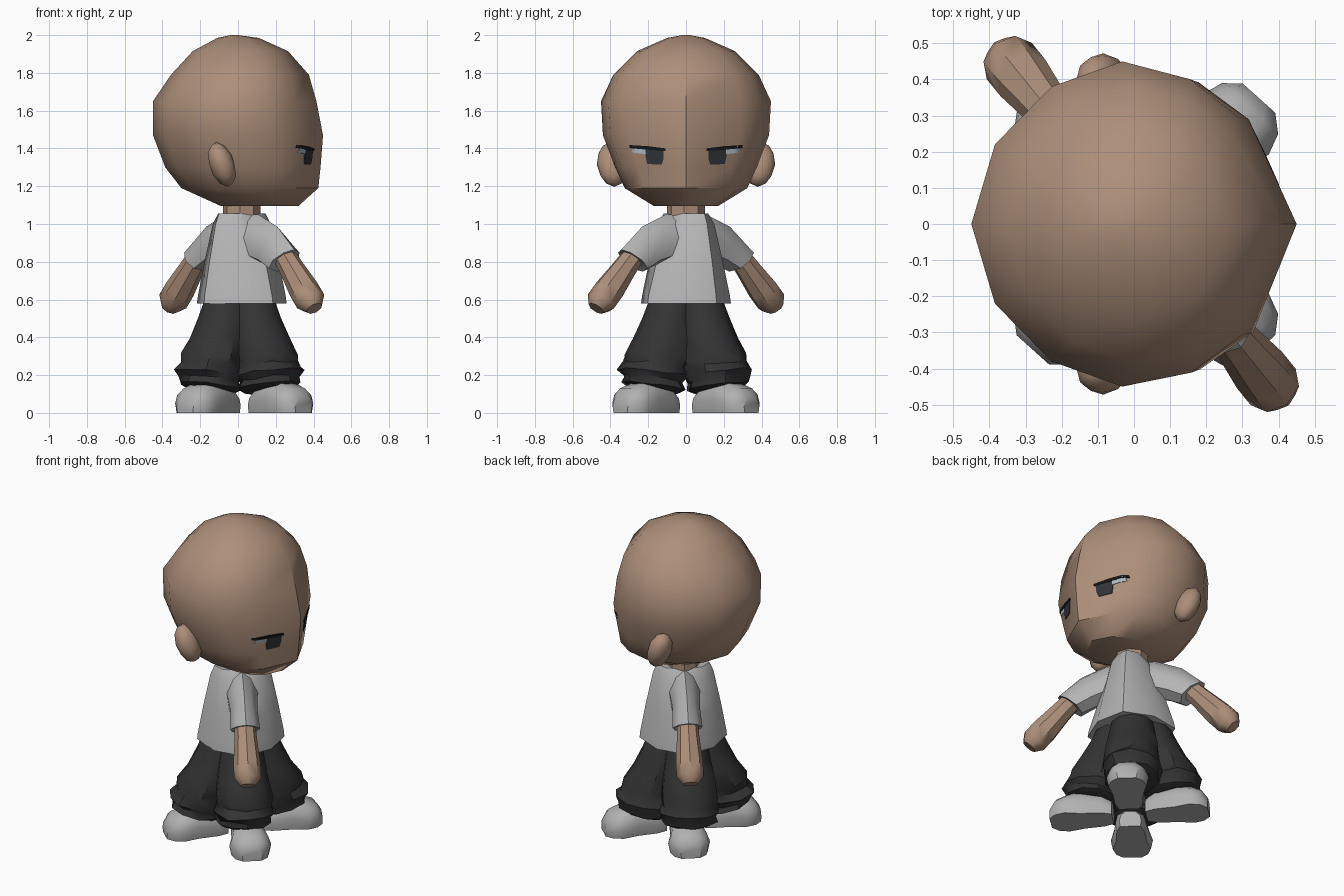
import bpy, bmesh, math, random
from mathutils import Vector
from mathutils.bvhtree import BVHTree

if "Cube" in bpy.data.objects:
    bpy.data.objects.remove(bpy.data.objects["Cube"])

random.seed(4)
TAU = math.tau


def material(name, col):
    m = bpy.data.materials.new(name)
    m.diffuse_color = (*col, 1)
    m.use_nodes = True
    m.node_tree.nodes["Principled BSDF"].inputs["Base Color"].default_value = m.diffuse_color
    return m


SKIN = material("skin", (0.415, 0.272, 0.193))
CLOTH = material("light grey cloth", (0.46, 0.46, 0.46))
PANTS = material("charcoal", (0.033, 0.033, 0.033))
SHOE = material("shoe grey", (0.44, 0.44, 0.44))
IRIS = material("dark iris", (0.03, 0.034, 0.04))
BLACK = material("black", (0.008, 0.008, 0.009))
WHITE = material("eye white", (0.45, 0.50, 0.54))


def finish(bm, name, mat):
    bmesh.ops.recalc_face_normals(bm, faces=bm.faces)
    me = bpy.data.meshes.new(name)
    bm.to_mesh(me)
    bm.free()
    me.materials.append(mat)
    ob = bpy.data.objects.new(name, me)
    bpy.context.collection.objects.link(ob)
    return ob


def loft(name, rings, mat):
    """Skin a list of equal-sized closed rings and cap both ends."""
    bm = bmesh.new()
    vs = [[bm.verts.new(p) for p in r] for r in rings]
    n = len(vs[0])
    for a, b in zip(vs, vs[1:]):
        for i in range(n):
            j = (i + 1) % n
            bm.faces.new((a[i], a[j], b[j], b[i]))
    bm.faces.new(vs[0])
    bm.faces.new(vs[-1])
    return finish(bm, name, mat)


# Head: rings of (z, back x, front x, half width), with a ridge down the face
half = [0, 43, 66, 92, 120, 150]
angles = [math.radians(a) for a in half + [180] + [360 - a for a in half[:0:-1]]]
head_rings = []
for z, xb, xf, ry in [(1.095, -0.09, 0.32, 0.17), (1.19, -0.30, 0.425, 0.325),
                      (1.30, -0.385, 0.437, 0.375), (1.47, -0.45, 0.45, 0.44),
                      (1.65, -0.45, 0.415, 0.45), (1.79, -0.355, 0.375, 0.385),
                      (1.915, -0.24, 0.265, 0.26), (1.985, -0.11, 0.11, 0.10),
                      (2.0, -0.04, 0.0, 0.02)]:
    cx, rx = (xb + xf) / 2, (xf - xb) / 2
    ring = []
    for i, a in enumerate(angles):
        # slightly flattened diagonals
        k = {1: 0.965, 2: 0.975, 4: 0.975, 5: 0.98, 7: 0.98, 8: 0.975}.get(i, 1)
        ring.append(Vector((cx + k * rx * math.cos(a), k * ry * math.sin(a), z)))
    head_rings.append(ring)
head = loft("head", head_rings, SKIN)

# Eyes: thin plates hugging the face, each a strip of (y, top z, bottom z) columns
bm = bmesh.new()
bm.from_mesh(head.data)
tree = BVHTree.FromBMesh(bm)
bm.free()


def plate(name, cols, side, lift, mat, steps=6):
    bm = bmesh.new()
    rows = []
    for a, b in zip(cols, cols[1:]):
        for i in range(steps + 1):
            y, top, bot = [p + (q - p) * i / steps for p, q in zip(a, b)]
            row = []
            for z in (top, bot):
                x = tree.ray_cast(Vector((2, side * y, z)), Vector((-1, 0, 0)))[0].x
                row.append(Vector((x, side * y, z)))
            rows.append([row[0] + Vector((lift, 0, 0)), row[1] + Vector((lift, 0, 0)),
                         row[1] - Vector((0.002, 0, 0)), row[0] - Vector((0.002, 0, 0))])
    bm.free()
    loft(name, rows, mat)


for s in (-1, 1):
    plate("iris", [(0.118, 1.395, 1.35), (0.128, 1.395, 1.315), (0.205, 1.395, 1.317),
                   (0.215, 1.395, 1.36)], s, 0.004, IRIS)
    plate("eye_white", [(0.213, 1.41, 1.37), (0.285, 1.412, 1.378)], s, 0.004, WHITE)
    plate("eyelash", [(0.108, 1.40, 1.387), (0.20, 1.412, 1.393), (0.298, 1.418, 1.402)],
          s, 0.0065, BLACK)

    # Ears: rounded shells
    bm = bmesh.new()
    bmesh.ops.create_icosphere(bm, subdivisions=2, radius=1)
    for v in bm.verts:
        x, y, z = v.co
        v.co = (-0.085 + 0.07 * x - 0.03 * z,
                s * (0.39 + 0.082 * y + 0.01 * z), 1.315 + 0.118 * z)
    finish(bm, "ear", SKIN)

# Body frame: the torso is turned away from the head; U is its facing, V its arm line
C = Vector((0.02, 0, 0))
ang = math.radians(-51)
V = Vector((math.cos(ang), math.sin(ang), 0))
U = Vector((-V.y, V.x, 0))
Z = Vector((0, 0, 1))


def oval(z, ru, rv, k=1.0, n=8):
    """Eight-sided ring; k pulls in the corners between the main axes."""
    pts = []
    for i in range(n):
        t, f = TAU * i / n, (k if i % 2 else 1)
        pts.append(C + (U * ru * math.cos(t) + V * rv * math.sin(t)) * f + Z * z)
    return pts


# Neck and shirt body
loft("neck", [oval(1.0, 0.1, 0.1), oval(1.16, 0.1, 0.1)], SKIN)
loft("shirt", [oval(0.58, 0.257, 0.262, 0.92), oval(0.62, 0.253, 0.255, 0.92),
               oval(0.80, 0.22, 0.20, 0.94), oval(1.0, 0.178, 0.14, 0.96),
               oval(1.055, 0.155, 0.09)], CLOTH)


def section(s, top, bot, hu, n=8, taper=0.0):
    """Oval slice of a limb, spanning two (v, z) points and +-hu in depth."""
    t = C + V * s * top[0] + Z * top[1]
    b = C + V * s * bot[0] + Z * bot[1]
    pts = []
    for i in range(n):
        c, d = math.cos(TAU * i / n), math.sin(TAU * i / n)
        pts.append((t + b) / 2 + (t - b) / 2 * c + U * hu * d * (1 - taper * c))
    return pts


for s in (-1, 1):
    # Sleeves, narrow along the shoulder and flaring downward
    loft("sleeve", [section(s, (0.05, 1.05), (0.05, 0.82), 0.10, taper=0.3),
                    section(s, (0.14, 1.05), (0.14, 0.80), 0.09, taper=0.35),
                    section(s, (0.30, 0.985), (0.215, 0.78), 0.08, taper=0.35),
                    section(s, (0.44, 0.865), (0.295, 0.748), 0.088, taper=0.2),
                    section(s, (0.42, 0.85), (0.305, 0.762), 0.07, taper=0.2)], CLOTH)
    # Arms with mitten hands
    arm = []
    for v, z, h in [(0.34, 0.85, 0.06), (0.42, 0.765, 0.066), (0.52, 0.655, 0.08),
                    (0.58, 0.59, 0.08), (0.612, 0.553, 0.045)]:
        arm.append(section(s, (v + 0.77 * h, z + 0.64 * h), (v - 0.77 * h, z - 0.64 * h), h))
    loft("arm", arm, SKIN)

# Four legs spread on the diagonals, each with a baggy trouser leg and a shoe
B = Vector((0.033, 0, 0))
for sx in (-1, 1):
    for sy in (-1, 1):
        a = math.radians(48)
        R = Vector((sx * math.cos(a), sy * math.sin(a), 0))   # outward
        T = Vector((-R.y, R.x, 0))                            # sideways
        base = B - Vector((0.025, 0, 0))
        rings = []
        for z, c, r, jit in [(0.62, 0.09, 0.12, 0), (0.50, 0.125, 0.14, 0), (0.40, 0.16, 0.155, 0.006),
                             (0.29, 0.205, 0.172, 0.012), (0.25, 0.22, 0.160, 0.012),
                             (0.21, 0.235, 0.182, 0.012), (0.175, 0.235, 0.160, 0.01),
                             (0.14, 0.232, 0.166, 0.01), (0.122, 0.232, 0.13, 0)]:
            ring = []
            for i in range(10):
                t = TAU * i / 10
                rr = r + random.uniform(-jit, jit)
                tilt = 0.025 * math.cos(t) if z < 0.3 else 0
                ring.append(base + R * (c + rr * math.cos(t)) + T * rr * math.sin(t)
                            + Z * (z + tilt + random.uniform(-jit, jit) * 0.6))
            rings.append(ring)
        loft("trouser_leg", rings, PANTS)

        shoe = []
        outline = [(-0.9, 0), (-1, 0.4), (-0.85, 0.75), (-0.45, 1),
                   (0.45, 1), (0.85, 0.75), (1, 0.4), (0.9, 0)]
        for r, w, h in [(0.10, 0.065, 0.10), (0.16, 0.09, 0.15), (0.28, 0.10, 0.18),
                        (0.37, 0.124, 0.148), (0.43, 0.105, 0.128), (0.468, 0.06, 0.08)]:
            shoe.append([B + R * r + T * w * p + Z * h * q for p, q in outline])
        loft("shoe", shoe, SHOE)

# Soft shading inside each part, with crisp edges kept
bpy.ops.object.select_all(action='SELECT')
bpy.context.view_layer.objects.active = head
bpy.ops.object.shade_smooth_by_angle(angle=math.radians(38))
